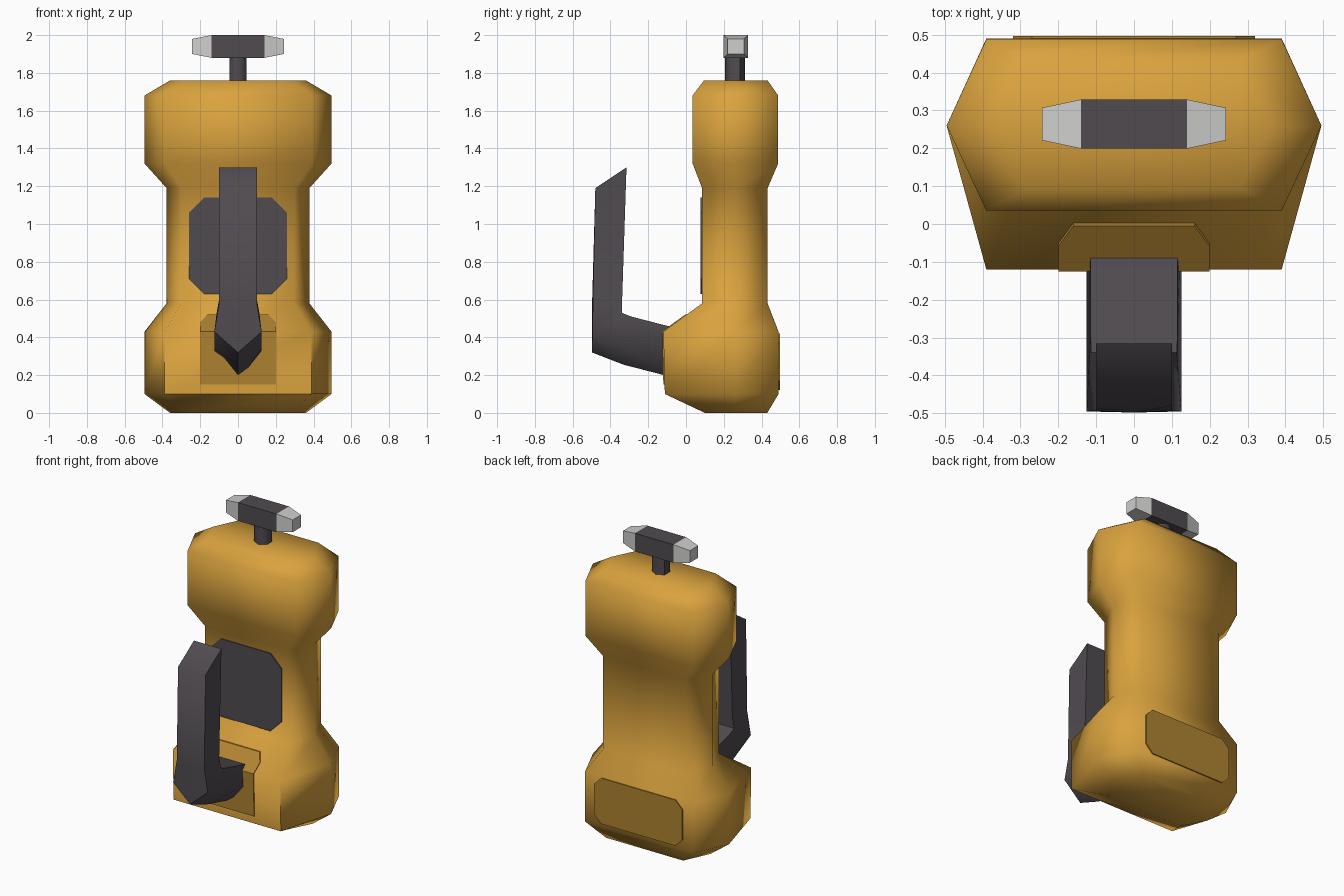
import bpy, bmesh, math

if "Cube" in bpy.data.objects:
    bpy.data.objects.remove(bpy.data.objects["Cube"])

def material(name, rgb):
    m = bpy.data.materials.new(name)
    m.diffuse_color = (*rgb, 1)
    m.use_nodes = True
    m.node_tree.nodes["Principled BSDF"].inputs["Base Color"].default_value = m.diffuse_color
    return m

ORANGE = material("amber body", (0.70, 0.365, 0.048))
BROWN = material("dark amber panel", (0.43, 0.225, 0.031))
DARK = material("dark grey", (0.080, 0.070, 0.080))
SILVER = material("light grey", (0.62, 0.62, 0.61))

def finish(name, bm, mat, angle=60):
    bmesh.ops.recalc_face_normals(bm, faces=bm.faces)
    me = bpy.data.meshes.new(name)
    bm.to_mesh(me)
    bm.free()
    ob = bpy.data.objects.new(name, me)
    bpy.context.collection.objects.link(ob)
    me.materials.append(mat)
    bpy.ops.object.select_all(action='DESELECT')
    ob.select_set(True)
    bpy.context.view_layer.objects.active = ob
    bpy.ops.object.shade_smooth_by_angle(angle=math.radians(angle))
    return ob

def loft(name, rings, mat, angle=60):
    """Skin a list of equal-length rings and cap both ends."""
    bm = bmesh.new()
    vs = [[bm.verts.new(p) for p in r] for r in rings]
    n = len(vs[0])
    for a, b in zip(vs, vs[1:]):
        for i in range(n):
            j = (i + 1) % n
            bm.faces.new((a[i], a[j], b[j], b[i]))
    bm.faces.new(vs[0])
    bm.faces.new(vs[-1])
    return finish(name, bm, mat, angle)

def plate(name, polys, mat, thickness):
    """Thin plate from front-to-back polygons, thickened along y."""
    bm = bmesh.new()
    for poly in polys:
        bm.faces.new([bm.verts.new(p) for p in poly])
    bmesh.ops.remove_doubles(bm, verts=bm.verts, dist=1e-5)
    res = bmesh.ops.extrude_face_region(bm, geom=bm.faces[:], use_keep_orig=True)
    moved = [v for v in res["geom"] if isinstance(v, bmesh.types.BMVert)]
    bmesh.ops.translate(bm, verts=moved, vec=(0, thickness, 0))
    return finish(name, bm, mat, 30)

# Body: six-sided sections (z, front y, back y, corner x, side x)
sections = [(0.00, 0.10, 0.43, 0.28, 0.36), (0.10, -0.112, 0.49, 0.39, 0.495),
            (0.43, -0.12, 0.49, 0.39, 0.495), (0.58, 0.085, 0.432, 0.30, 0.378),
            (1.19, 0.085, 0.432, 0.30, 0.378), (1.32, 0.035, 0.488, 0.39, 0.495),
            (1.68, 0.035, 0.488, 0.39, 0.495), (1.76, 0.095, 0.432, 0.28, 0.36)]
loft("body", [[(-c, f, z), (c, f, z), (s, 0.26, z), (c, b, z), (-c, b, z), (-s, 0.26, z)]
              for z, f, b, c, s in sections], ORANGE)

# Front lower panel, bent over the slope
plate("front_lower_panel", [
    [(-0.2, -0.120, 0.15), (0.2, -0.120, 0.15), (0.2, -0.126, 0.432), (-0.2, -0.126, 0.432)],
    [(-0.2, -0.126, 0.432), (0.2, -0.126, 0.432), (0.2, -0.059, 0.48), (0.16, -0.005, 0.52),
     (-0.16, -0.005, 0.52), (-0.2, -0.059, 0.48)]], BROWN, 0.009)

def chamfered(w, z0, z1, c, y):
    half = [(w - c, z0), (w, z0 + c), (w, z1 - c), (w - c, z1)]
    return [(x, y, z) for x, z in half] + [(-x, y, z) for x, z in reversed(half)]

# Back panel and front screen
plate("back_panel", [chamfered(0.32, 0.12, 0.42, 0.05, 0.488)], BROWN, 0.009)
plate("front_screen", [chamfered(0.26, 0.63, 1.14, 0.08, 0.078)], DARK, 0.009)

# Front arm: five-sided rings (keel y,z / side x,y,z / inner x,y,z)
arm = [((0.02, 0.165), (0.125, 0.02, 0.32), (0.115, 0.02, 0.43)),
       ((-0.33, 0.255), (0.125, -0.31, 0.34), (0.115, -0.29, 0.51)),
       ((-0.498, 0.32), (0.125, -0.495, 0.43), (0.113, -0.34, 0.53)),
       ((-0.498, 0.55), (0.10, -0.493, 0.58), (0.10, -0.338, 0.60)),
       ((-0.48, 1.19), (0.10, -0.48, 1.19), (0.10, -0.315, 1.30))]
loft("front_arm", [[(0, *k), s, i, (-i[0], *i[1:]), (-s[0], *s[1:])] for k, s, i in arm], DARK)

# Top stem: hexagonal post
loft("top_stem", [[(0.053 * math.sin(a * math.pi / 3), 0.26 + 0.053 * math.cos(a * math.pi / 3), z)
                   for a in range(6)] for z in (1.74, 1.90)], DARK)

# Top crossbar with tapered light tips
def square(x, h, v):
    return [(x, 0.264 + sy * h, 1.94 + sz * v) for sy, sz in ((-1, -1), (1, -1), (1, 1), (-1, 1))]

loft("crossbar", [square(-0.14, 0.065, 0.06), square(0.14, 0.065, 0.06)], DARK)
for side, label in ((-1, "left"), (1, "right")):
    loft("crossbar_tip_" + label,
         [square(side * 0.14, 0.065, 0.06), square(side * 0.243, 0.043, 0.04)], SILVER)
